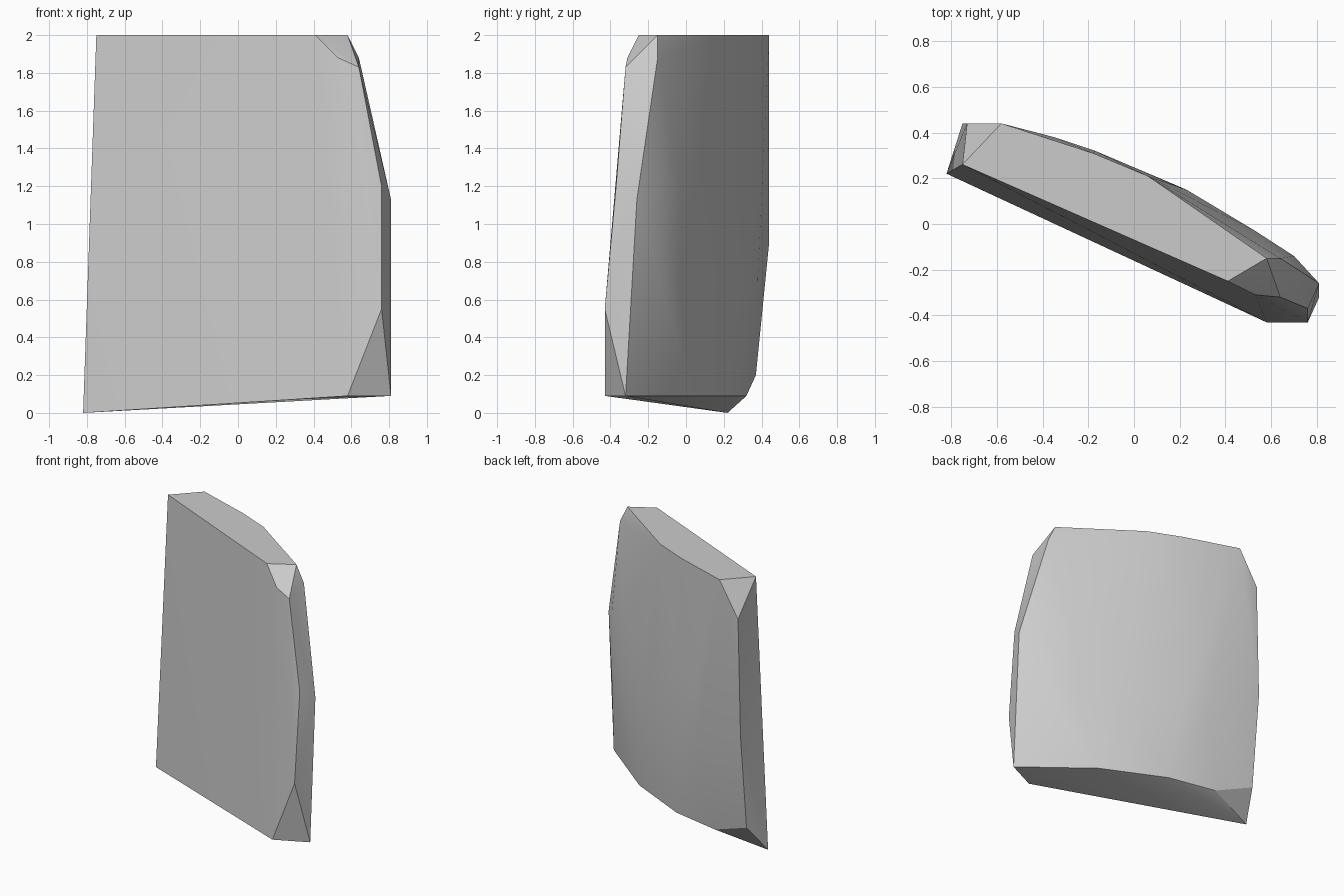
import bpy
import bmesh
from math import radians

cube = bpy.data.objects.get("Cube")
if cube:
    bpy.data.objects.remove(cube, do_unlink=True)


def flat_colour(name, value):
    mat = bpy.data.materials.new(name)
    mat.use_nodes = True
    colour = (value, value, value, 1)
    mat.diffuse_color = colour
    mat.node_tree.nodes["Principled BSDF"].inputs["Base Color"].default_value = colour
    return mat


# flat front of the slab, with the chipped upper corner and lower corner
front_corners = [
    (-.75, .26, 2), (-.82, .22, 0), (.41, -.25, 2), (.53, -.31, 1.88),
    (.64, -.32, 1.83), (.76, -.37, 1.2), (.76, -.43, .55), (.58, -.43, .09),
]
# bevelled end on the thick side
end_corners = [
    (.58, -.15, 2), (.64, -.15, 1.88), (.81, -.26, 1.13), (.81, -.32, .09),
]
# narrow end
narrow_corners = [
    (-.58, .44, 2), (-.73, .44, 1.75), (-.75, .44, .9), (-.75, .37, .2),
]
# curved back: upper rim, bulge and lower rim
upper_rim = [(-.18, .31), (.06, .21)]
bulge = [(-.35, .38), (-.17, .32), (.23, .15), (.53, -.03), (.70, -.14)]
lower_rim = [(-.46, .32), (-.1, .25), (.35, .04)]

points = front_corners + end_corners + narrow_corners
for outline, height in ((upper_rim, 2), (bulge, 1.2), (bulge, .7), (lower_rim, .09)):
    points += [(x, y, height) for x, y in outline]

# wrap the corners into one solid shard
bm = bmesh.new()
for p in points:
    bm.verts.new(p)
hull = bmesh.ops.convex_hull(bm, input=bm.verts)
loose = {g for g in hull["geom_interior"] + hull["geom_unused"]
         if isinstance(g, bmesh.types.BMVert)}
bmesh.ops.delete(bm, geom=list(loose), context="VERTS")
bmesh.ops.dissolve_limit(bm, angle_limit=radians(1), verts=bm.verts, edges=bm.edges)
bmesh.ops.recalc_face_normals(bm, faces=bm.faces)

mesh = bpy.data.meshes.new("stone_shard")
bm.to_mesh(mesh)
bm.free()
mesh.materials.append(flat_colour("stone grey", .6))

shard = bpy.data.objects.new("stone_shard", mesh)
bpy.context.collection.objects.link(shard)
bpy.context.view_layer.objects.active = shard
shard.select_set(True)
bpy.ops.object.shade_smooth_by_angle(angle=radians(25))
